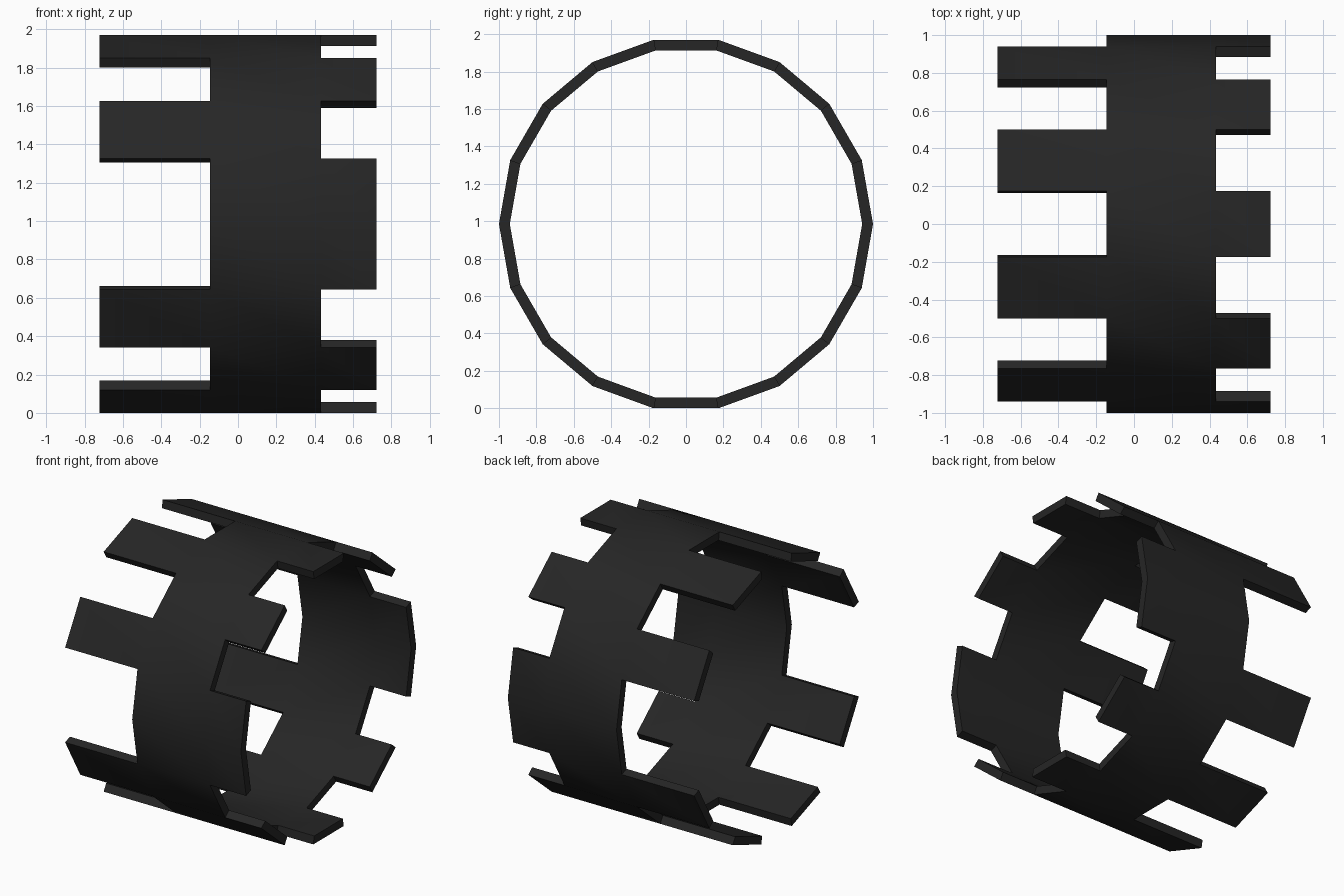
import bpy
import bmesh
from math import cos, sin, pi, radians
from mathutils import Matrix, Vector

cube = bpy.data.objects.get("Cube")
if cube:
    bpy.data.objects.remove(cube, do_unlink=True)

SIDES = 18
STEP = 2 * pi / SIDES
INNER = 0.942                                # inner radius, outer radius is 1
CENTRE_Z = cos(STEP / 2)                     # ring rests on a flat side
X_TAB_R, X_BAND_R, X_BAND_L, X_TAB_L = -0.723, -0.145, 0.434, 0.723

# Dark material
mat = bpy.data.materials.new("dark_rubber")
mat.use_nodes = True
colour = (0.019, 0.019, 0.019, 1)
mat.diffuse_color = colour
mat.node_tree.nodes["Principled BSDF"].inputs["Base Color"].default_value = colour


def add_panel(bm, side, x0, x1):
    """One flat outer panel of the ring between two x positions."""
    a, b = side * STEP, (side + 1) * STEP
    corners = ((x0, a), (x1, a), (x1, b), (x0, b))
    bm.faces.new([bm.verts.new((x, cos(t), sin(t))) for x, t in corners])


bm = bmesh.new()
for side in range(SIDES):
    # Continuous middle band
    add_panel(bm, side, X_BAND_R, X_BAND_L)
    # Long tabs alternate with short tabs; the pattern flips on the lower half
    long_tab = (side % 2 == 1) if side < SIDES // 2 else (side % 2 == 0)
    if long_tab:
        add_panel(bm, side, X_TAB_R, X_BAND_R)
    else:
        add_panel(bm, side, X_BAND_L, X_TAB_L)
bmesh.ops.remove_doubles(bm, verts=bm.verts[:], dist=0.0005)

# Thicken towards the axis
result = bmesh.ops.extrude_face_region(bm, geom=bm.faces[:], use_keep_orig=True)
inner = [v for v in result["geom"] if isinstance(v, bmesh.types.BMVert)]
bmesh.ops.scale(bm, vec=Vector((1, INNER, INNER)), verts=inner)
bmesh.ops.recalc_face_normals(bm, faces=bm.faces[:])
bmesh.ops.transform(bm, matrix=Matrix.Translation((0, 0, CENTRE_Z)), verts=bm.verts[:])

mesh = bpy.data.meshes.new("tabbed_ring")
bm.to_mesh(mesh)
bm.free()
mesh.materials.append(mat)
ring = bpy.data.objects.new("tabbed_ring", mesh)
bpy.context.collection.objects.link(ring)

# Smooth around the ring, crisp at the tab edges
bpy.ops.object.select_all(action="DESELECT")
ring.select_set(True)
bpy.context.view_layer.objects.active = ring
bpy.ops.object.shade_smooth_by_angle(angle=radians(30))
